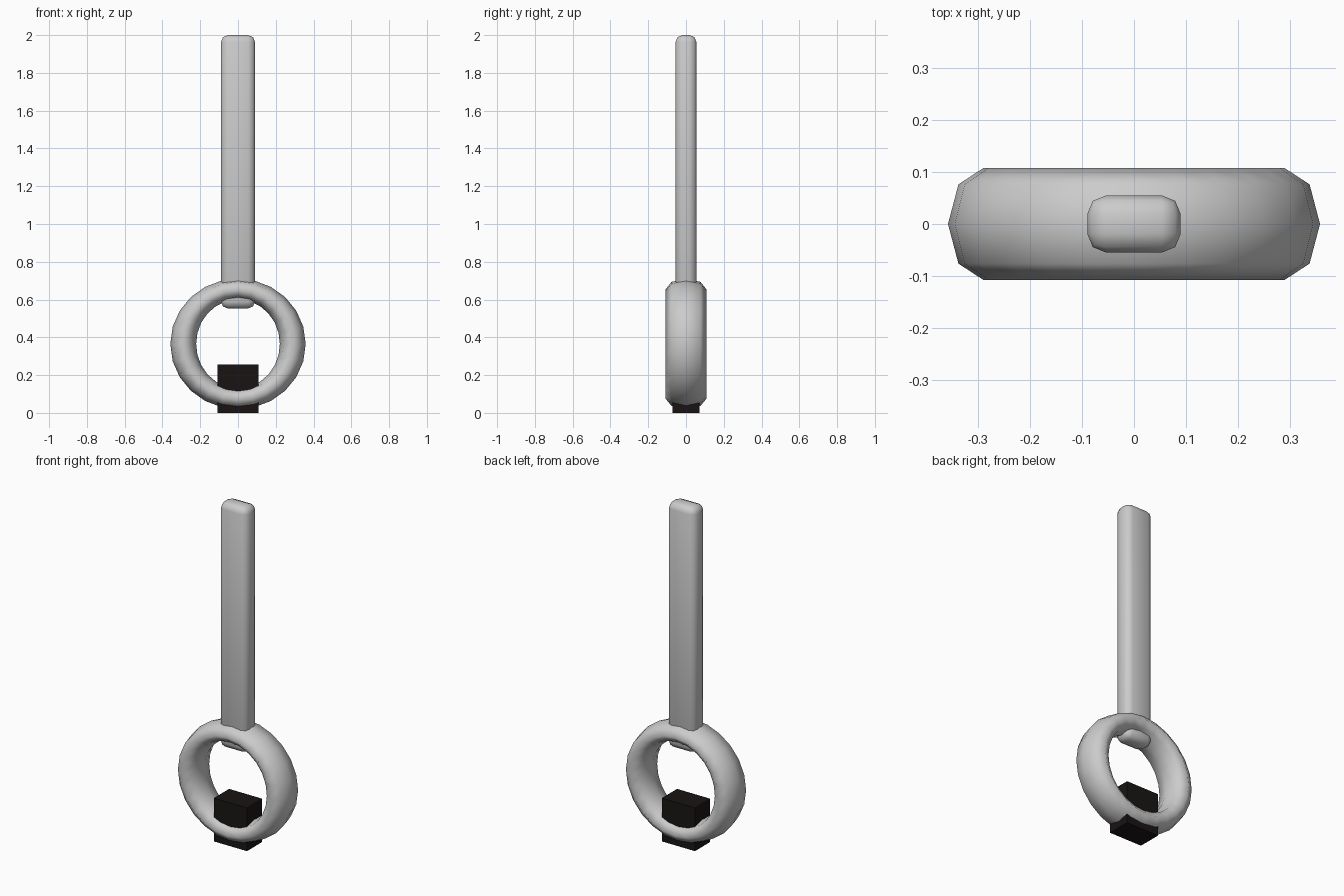
import bpy, bmesh
from math import sin, cos, pi, radians

if "Cube" in bpy.data.objects:
    bpy.data.objects.remove(bpy.data.objects["Cube"])


def box(name, size, z0):
    bpy.ops.mesh.primitive_cube_add(size=1, location=(0, 0, z0 + size[2] / 2))
    ob = bpy.context.object
    ob.name = name
    ob.scale = size
    bpy.ops.object.transform_apply(location=False, rotation=False, scale=True)
    return ob


# Shaft: flat bar with rounded edges
shaft = box("shaft", (0.18, 0.11, 1.447), 0.553)
bevel = shaft.modifiers.new("round_edges", 'BEVEL')
bevel.width = 0.036
bevel.segments = 2
bpy.ops.object.shade_smooth()

# Ring: octagonal tube, thinner at top and bottom than at the sides
SEG, SIDES = 24, 8
MAJOR, HALF_DEPTH = 0.29, 0.108
bm = bmesh.new()
loops = []
for i in range(SEG):
    a = 2 * pi * i / SEG
    thick = 0.055 + 0.0135 * cos(a) ** 2
    loop = []
    for j in range(SIDES):
        b = 2 * pi * j / SIDES
        r = MAJOR + thick * cos(b)
        loop.append(bm.verts.new((r * cos(a), HALF_DEPTH * sin(b), r * sin(a))))
    loops.append(loop)
for i in range(SEG):
    p, q = loops[i], loops[(i + 1) % SEG]
    for j in range(SIDES):
        k = (j + 1) % SIDES
        bm.faces.new((p[j], p[k], q[k], q[j])).smooth = True
bmesh.ops.recalc_face_normals(bm, faces=bm.faces)
mesh = bpy.data.meshes.new("ring")
bm.to_mesh(mesh)
bm.free()
ring = bpy.data.objects.new("ring", mesh)
ring.location.z = 0.365
bpy.context.collection.objects.link(ring)

# Black block through the bottom of the ring
block = box("base_block", (0.216, 0.142, 0.255), 0)
black = bpy.data.materials.new("black")
black.diffuse_color = (0.01, 0.007, 0.007, 1)
black.use_nodes = True
black.node_tree.nodes["Principled BSDF"].inputs["Base Color"].default_value = black.diffuse_color
block.data.materials.append(black)
